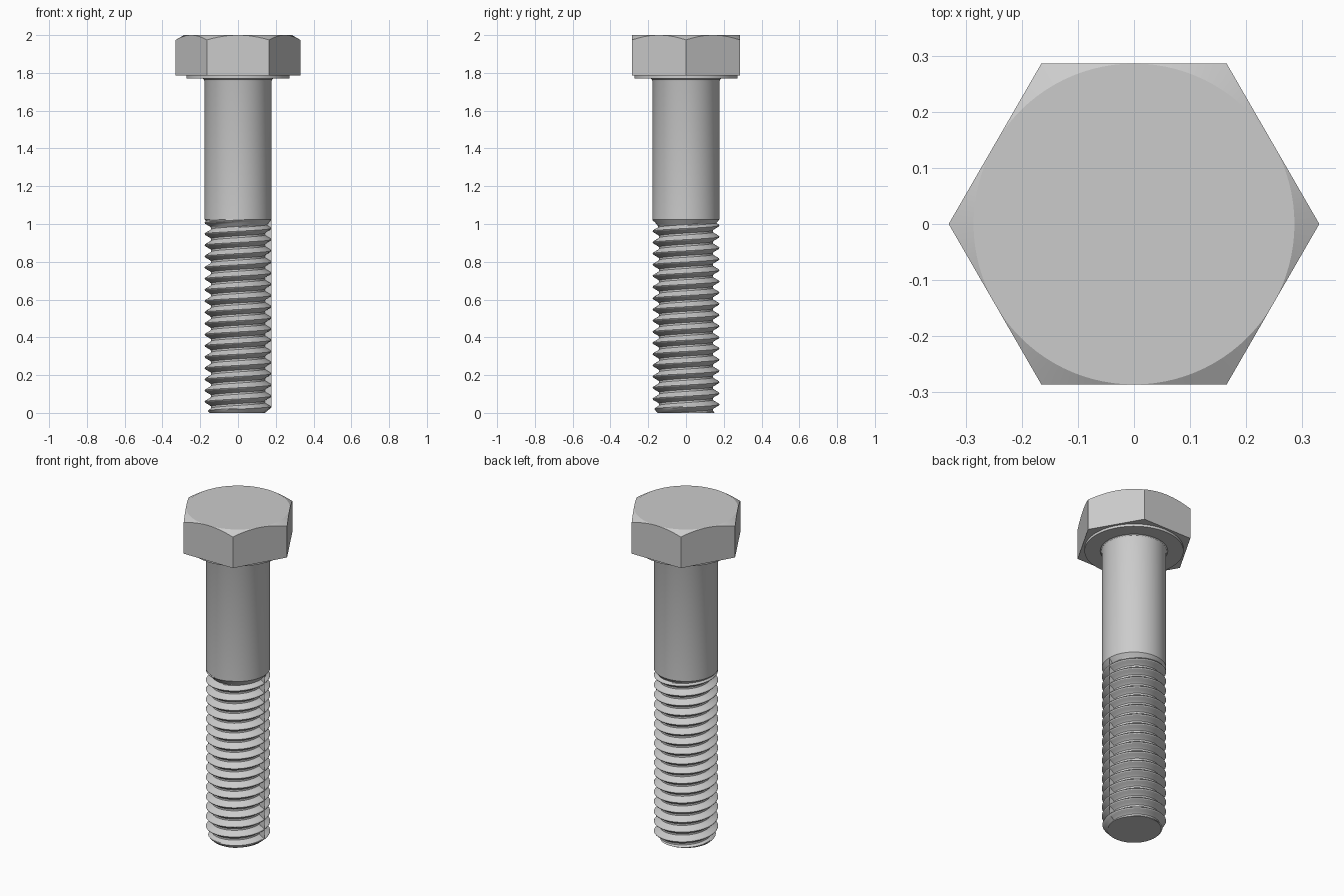
import bpy, bmesh
from math import cos, sin, tan, tau, radians, pi

if "Cube" in bpy.data.objects:
    bpy.data.objects.remove(bpy.data.objects["Cube"])

R, ROOT, PITCH = 0.177, 0.143, 0.0592      # thread major / minor radius, pitch
THREAD_TOP, SHANK_TOP, HEAD_BASE, TOP = 1.025, 1.77, 1.785, 2.0
APOTHEM = 0.286
PHASE = 0.0


def grid_object(name, columns):
    """Skin closed columns of points (bottom to top), cap both ends."""
    bm = bmesh.new()
    cols = [[bm.verts.new(p) for p in c] for c in columns]
    for a, b in zip(cols, cols[1:] + cols[:1]):
        for k in range(len(a) - 1):
            bm.faces.new((a[k], b[k], b[k + 1], a[k + 1]))
    bmesh.ops.remove_doubles(bm, verts=bm.verts, dist=1e-5)
    bmesh.ops.dissolve_degenerate(bm, edges=bm.edges, dist=1e-6)
    bmesh.ops.holes_fill(bm, edges=[e for e in bm.edges if e.is_boundary], sides=0)
    bmesh.ops.recalc_face_normals(bm, faces=bm.faces)
    me = bpy.data.meshes.new(name)
    bm.to_mesh(me)
    bm.free()
    ob = bpy.data.objects.new(name, me)
    bpy.context.collection.objects.link(ob)
    bpy.context.view_layer.objects.active = ob
    ob.select_set(True)
    bpy.ops.object.shade_smooth_by_angle(angle=radians(25))
    ob.select_set(False)
    return ob


def thread_radius(z, turn):
    """V thread with flat root, bottom chamfer and run-out at the shank."""
    u = abs((z / PITCH - turn + PHASE) % 1 - 0.5) * 2      # 0 crest, 1 root
    f = min(max((u - 0.1) / 0.68, 0), 1)
    r = R - (R - ROOT) * f
    r = min(r, 0.15 + z * 0.9)
    return max(r, R - (THREAD_TOP - z) * 0.8)


def ring(pts, a):
    return [(r * cos(a), r * sin(a), z) for r, z in pts]


# Threaded shank: helical rows clamped between the tip and the plain shank
SEG, PER = 72, 12
rows = int(THREAD_TOP / PITCH * PER) + 2
columns = []
for i in range(SEG + 1):
    turn = i / SEG
    prof = []
    for j in range(-PER, rows + 1):
        z = min(max((j / PER + turn) * PITCH, 0), THREAD_TOP)
        prof.append((thread_radius(z, turn), z))
    prof += [(R, THREAD_TOP), (R, 1.755), (R + 0.004, 1.766), (R + 0.012, SHANK_TOP + 0.002)]
    columns.append(ring(prof, turn * tau))
grid_object("threaded_shank", columns)

# Washer face under the head
N = 96
washer = [(0.273, SHANK_TOP), (0.273, HEAD_BASE + 0.003)]
grid_object("washer_face", [ring(washer, tau * i / N) for i in range(N)])

# Hex head with conical top chamfer
columns = []
for i in range(N):
    a = tau * i / N
    rh = APOTHEM / cos(a % (pi / 3) - pi / 6)
    z = TOP - (rh - APOTHEM) * tan(radians(30))
    columns.append(ring([(rh, HEAD_BASE), (rh, z), (APOTHEM, TOP)], a))
grid_object("hex_head", columns)
